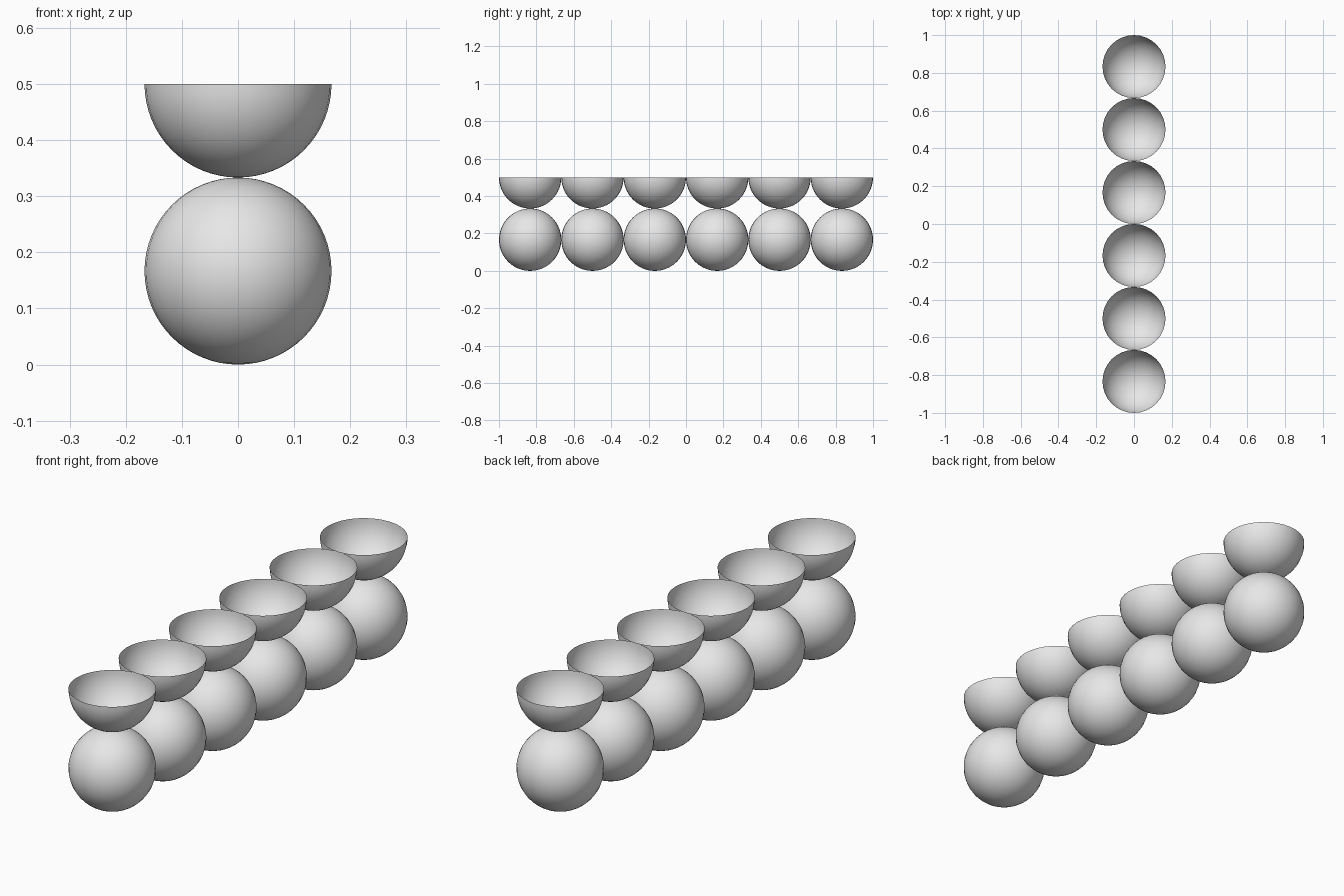
import bpy, bmesh

if "Cube" in bpy.data.objects:
    bpy.data.objects.remove(bpy.data.objects["Cube"])

R = 1 / 6      # radius of every ball and bowl
COUNT = 6      # pairs along the row

grey = bpy.data.materials.new("light grey")
grey.diffuse_color = (0.8, 0.8, 0.8, 1)
grey.use_nodes = True
grey.node_tree.nodes["Principled BSDF"].inputs["Base Color"].default_value = grey.diffuse_color


def round_part(name, y, z, half=False):
    """Smooth sphere, or its open lower half."""
    bm = bmesh.new()
    bmesh.ops.create_uvsphere(bm, u_segments=32, v_segments=32, radius=R)
    if half:
        upper = [f for f in bm.faces if f.calc_center_median().z > 0]
        bmesh.ops.delete(bm, geom=upper, context='FACES')
    for f in bm.faces:
        f.smooth = True
    mesh = bpy.data.meshes.new(name)
    bm.to_mesh(mesh)
    bm.free()
    mesh.materials.append(grey)
    ob = bpy.data.objects.new(name, mesh)
    ob.location = (0, y, z)
    bpy.context.collection.objects.link(ob)


# Row of balls, each carrying an open thin bowl
for i in range(COUNT):
    y = -1 + R * (2 * i + 1)
    round_part(f"ball_{i + 1}", y, R)
    round_part(f"bowl_{i + 1}", y, 3 * R, half=True)
